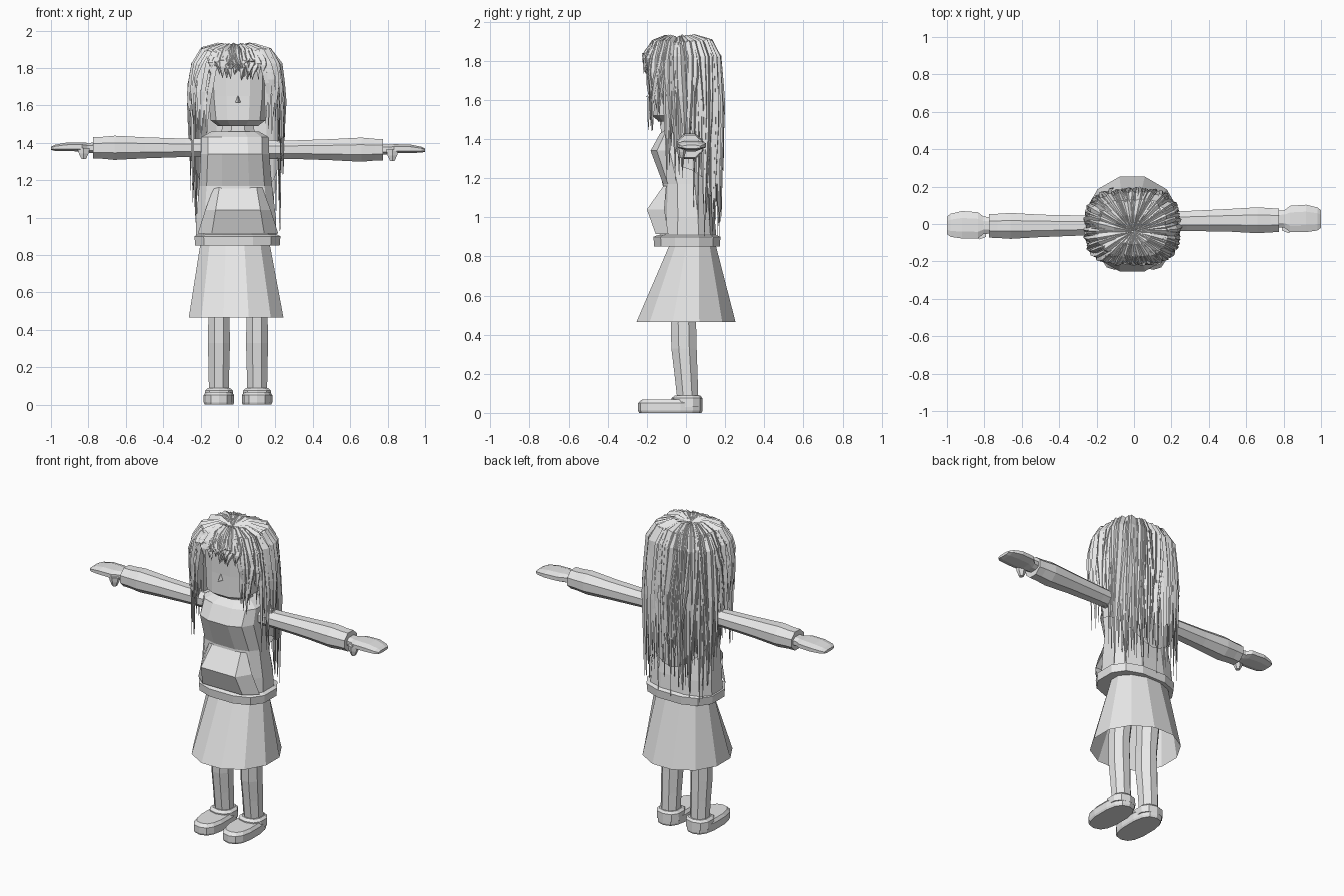
import bpy, bmesh, math, random
from mathutils import Vector

random.seed(7)
cube = bpy.data.objects.get("Cube")
if cube:
    bpy.data.objects.remove(cube, do_unlink=True)

grey = bpy.data.materials.new("plain grey")
grey.use_nodes = True
grey.diffuse_color = (0.8, 0.8, 0.8, 1)
grey.node_tree.nodes["Principled BSDF"].inputs["Base Color"].default_value = (0.8, 0.8, 0.8, 1)


def finish(name, bm):
    bmesh.ops.recalc_face_normals(bm, faces=bm.faces)
    mesh = bpy.data.meshes.new(name)
    bm.to_mesh(mesh)
    bm.free()
    mesh.materials.append(grey)
    obj = bpy.data.objects.new(name, mesh)
    bpy.context.collection.objects.link(obj)
    return obj


def skin(bm, rows, closed):
    """Join rows of points with quads."""
    verts = [[bm.verts.new(p) for p in row] for row in rows]
    n = len(rows[0])
    for low, high in zip(verts, verts[1:]):
        for i in range(n if closed else n - 1):
            j = (i + 1) % n
            bm.faces.new((low[i], low[j], high[j], high[i]))
    return verts


def loft(name, rings, sides=8, axis="z", power=2.0, caps=True):
    """Rings are (position along axis, centre a, centre b, radius a, radius b)."""
    rows = []
    for t, ca, cb, ra, rb in rings:
        row = []
        for i in range(sides):
            ang = 2 * math.pi * (i + 0.5) / sides
            c, s = math.cos(ang), math.sin(ang)
            a = ca + ra * math.copysign(abs(c) ** (2 / power), c)
            b = cb + rb * math.copysign(abs(s) ** (2 / power), s)
            row.append((a, b, t) if axis == "z" else (t, a, b))
        rows.append(row)
    bm = bmesh.new()
    verts = skin(bm, rows, True)
    if caps:
        bm.faces.new(verts[0])
        bm.faces.new(verts[-1])
    return finish(name, bm)


# Head, neck and nose
loft("head", [(1.49, 0, -0.03, 0.11, 0.11), (1.52, 0, -0.02, 0.15, 0.16),
              (1.65, 0, -0.01, 0.165, 0.165), (1.8, 0, -0.01, 0.17, 0.165),
              (1.88, 0, -0.02, 0.14, 0.13)], 12, power=2.8)
loft("neck", [(1.4, 0, 0, 0.1, 0.07), (1.52, 0, 0, 0.09, 0.07)])
bm = bmesh.new()
left, right, top, tip = [bm.verts.new(p) for p in (
    (-0.016, -0.17, 1.615), (0.016, -0.17, 1.615), (0, -0.17, 1.655), (0, -0.205, 1.615))]
for face in ((left, tip, top), (tip, right, top), (left, right, tip)):
    bm.faces.new(face)
finish("nose", bm)

# Sweater body, hem and pocket
loft("sweater", [(0.89, -0.01, 0.01, 0.222, 0.15), (1.0, -0.01, 0.01, 0.218, 0.14),
                 (1.17, -0.013, 0, 0.2, 0.12), (1.34, -0.016, -0.025, 0.188, 0.16),
                 (1.43, -0.017, -0.01, 0.186, 0.125), (1.46, -0.015, 0, 0.13, 0.085)],
     12, power=2.7)
loft("sweater_hem", [(0.85, -0.003, 0.005, 0.232, 0.172), (0.9, -0.003, 0.005, 0.236, 0.176),
                     (0.91, -0.003, 0.005, 0.215, 0.15)], 12, power=2.6)
bm = bmesh.new()
rows = []
for z, outer, inner, y_out, y_in in ((1.16, 0.13, 0.1, -0.1, -0.115),
                                     (1.04, 0.175, 0.12, -0.11, -0.2),
                                     (0.915, 0.215, 0.14, -0.09, -0.155)):
    rows.append([(-outer, y_out, z), (-inner, y_in, z), (inner, y_in, z), (outer, y_out, z)])
skin(bm, rows, False)
finish("front_pocket", bm)

# Skirt, open below
loft("skirt", [(0.465, -0.01, 0, 0.262, 0.262), (0.87, -0.016, 0.035, 0.19, 0.118)],
     12, caps=False)

# Legs, shoes, arms and hands; side is +1 on the model's left
for side, word in ((1, "left"), (-1, "right")):
    x = 0.102 * side
    loft(word + "_leg", [(0.06, x, 0.01, 0.058, 0.058), (0.2, x, 0, 0.06, 0.064),
                         (0.33, x, -0.01, 0.064, 0.07), (0.46, x, -0.013, 0.061, 0.07),
                         (0.82, x * 0.95, 0.02, 0.075, 0.08)])
    loft(word + "_shoe", [(0, x, -0.08, 0.078, 0.16), (0.012, x, -0.08, 0.083, 0.165),
                          (0.05, x, -0.08, 0.083, 0.165), (0.068, x, -0.08, 0.07, 0.145)],
         14, power=2.6)
    loft(word + "_shoe_heel", [(0.03, x, 0.005, 0.08, 0.08), (0.075, x, 0.005, 0.078, 0.08),
                               (0.088, x, 0.008, 0.062, 0.065)], 10, power=2.4)
    y, z = 0.005 + 0.015 * side, 1.368 - 0.005 * side
    loft(word + "_sleeve", [(0.13 * side, y * 0.6, z, 0.055, 0.055),
                            (0.28 * side, y * 0.8, z, 0.058, 0.053),
                            (0.5 * side, y, z, 0.065, 0.061),
                            (0.66 * side, y, z, 0.075, 0.07),
                            (0.73 * side, y, z, 0.07, 0.063),
                            (0.775 * side, y, z, 0.068, 0.063)], axis="x")
    hy = 0.01 + 0.017 * side
    loft(word + "_hand", [(0.75 * side, hy, z, 0.045, 0.03), (0.805 * side, hy, z, 0.05, 0.028),
                          (0.835 * side, hy, z + 0.005, 0.075, 0.026),
                          (0.92 * side, hy + 0.003, z + 0.005, 0.078, 0.024),
                          (0.98 * side, hy, z, 0.066, 0.017), (side, hy, z - 0.003, 0.05, 0.009)],
         axis="x", power=2.5)
    tx, ty = 0.825 * side, hy - 0.05
    loft(word + "_thumb", [(z, tx, ty, 0.038, 0.025), (z - 0.03, tx, ty, 0.03, 0.022),
                           (z - 0.06, tx, ty, 0.014, 0.014)], 6)

# Hair: outline of the hair mass around the crown
CROWN = Vector((-0.008, -0.04, 0))


def outline(ang):
    c, s = math.cos(ang), math.sin(ang)
    depth = 0.215 if s > 0 else 0.16
    r = (abs(c / 0.235) ** 3 + abs(s / depth) ** 3) ** (-1 / 3)
    return Vector((c, s, 0)), r


# Inner hair sheet behind the head, and the cap above it
bm = bmesh.new()
rows = []
for z, scale in ((1.82, 0.88), (1.6, 0.94), (1.3, 0.93), (1.06, 0.93)):
    row = []
    for i in range(13):
        d, r = outline(math.pi * (0.02 + 0.96 * i / 12))
        p = CROWN + d * r * scale
        drop = z if z > 1.4 else z + 0.2 * abs(d.x) ** 2
        row.append((p.x, p.y, drop))
    rows.append(row)
skin(bm, rows, False)
finish("hair_sheet", bm)
loft("hair_cap", [(1.8, 0, -0.01, 0.215, 0.17), (1.86, 0, -0.015, 0.19, 0.15),
                  (1.895, 0, -0.03, 0.1, 0.08)], 14, power=2.8)

# Hair strands: tapered three-sided locks from the crown
bm = bmesh.new()
COUNT = 210
for k in range(COUNT):
    ang = 2 * math.pi * (k + random.uniform(-0.4, 0.4)) / COUNT
    d, r = outline(ang)
    root = CROWN + d * r
    if root.y < -0.12 and abs(root.x) < 0.15:
        end = random.uniform(1.73, 1.82)
    elif root.y < -0.12:
        end = random.uniform(1.44, 1.65)
    elif root.y < 0.05:
        end = random.uniform(1.15, 1.58)
    else:
        end = random.uniform(0.88, 1.25)
    r *= random.uniform(0.95, 1.05)
    lift = random.uniform(-0.012, 0.012)
    path = [(0.03, 1.9), (0.4, 1.913 + lift), (0.75, 1.888 + lift)]
    start = 1.85 if end > 1.7 else 1.82
    for i in range(6):
        t = i / 5
        path.append((0.93 + 0.09 * min(1, t * 3), start + (end - start) * t))
    side_dir = Vector((-d.y, d.x, 0))
    width = random.uniform(0.012, 0.022)
    sway = random.uniform(-0.022, 0.022)
    rows = []
    for i, (s, z) in enumerate(path):
        t = i / (len(path) - 1)
        p = CROWN + d * r * s + Vector((0, 0, z)) + side_dir * sway * math.sin(t * 5)
        w = width * min(0.35 + 3 * t, 1, 0.05 + (1 - t) * 2.5)
        k_out = min(1, i / 4)
        out = (d * k_out + Vector((0, 0, 1 - k_out))).normalized()
        rows.append([p - side_dir * w, p + out * w * 0.8, p + side_dir * w])
    skin(bm, rows, True)
finish("hair_strands", bm)
